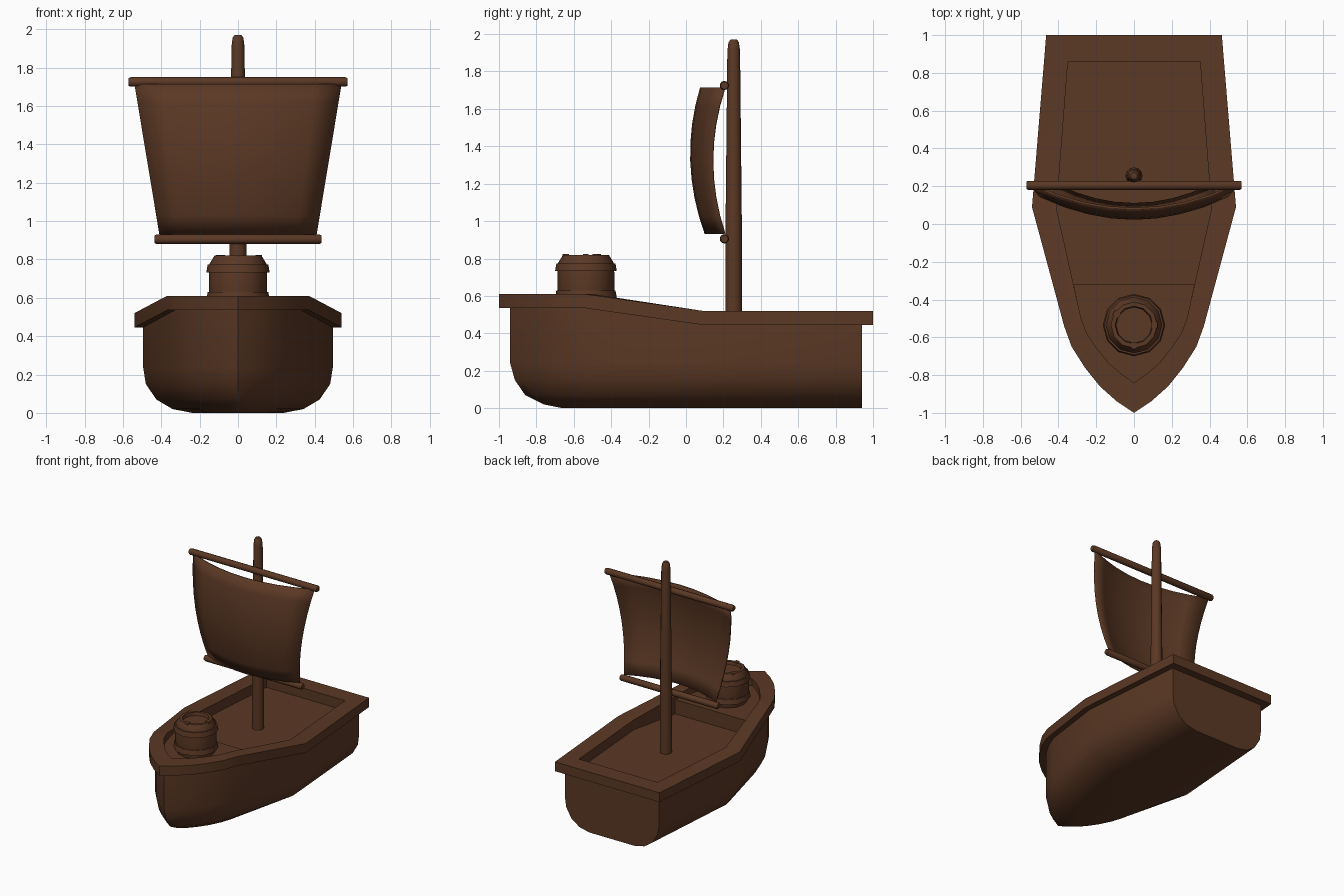
import bpy
from math import sin, cos, pi, radians

default = bpy.data.objects.get("Cube")
if default:
    bpy.data.objects.remove(default, do_unlink=True)

COLOR = (0.105, 0.040, 0.018, 1)
wood = bpy.data.materials.new("brown_wood")
wood.use_nodes = True
wood.diffuse_color = COLOR
bsdf = wood.node_tree.nodes["Principled BSDF"]
bsdf.inputs["Base Color"].default_value = COLOR
bsdf.inputs["Roughness"].default_value = 0.8


def make(name, verts, faces, angle=30):
    mesh = bpy.data.meshes.new(name)
    mesh.from_pydata(verts, [], faces)
    mesh.materials.append(wood)
    obj = bpy.data.objects.new(name, mesh)
    bpy.context.collection.objects.link(obj)
    bpy.ops.object.select_all(action="DESELECT")
    obj.select_set(True)
    bpy.context.view_layer.objects.active = obj
    bpy.ops.object.shade_smooth_by_angle(angle=radians(angle))
    return obj


def loft(name, rings, first=False, last=False, angle=30):
    """Skin clockwise rings, optionally capping the first and last."""
    n = len(rings[0])
    verts = [v for ring in rings for v in ring]
    faces = []
    for k in range(len(rings) - 1):
        for i in range(n):
            j = (i + 1) % n
            faces.append((k * n + i, k * n + j, (k + 1) * n + j, (k + 1) * n + i))
    if first:
        faces.append(tuple(reversed(range(n))))
    if last:
        faces.append(tuple(range(len(verts) - n, len(verts))))
    return make(name, verts, faces, angle)


def turned(name, profile, sides, center, angle=35):
    """Revolve (radius, z) points, listed from top to bottom."""
    rings = [[(r * cos(2 * pi * i / sides), -r * sin(2 * pi * i / sides), z)
              for i in range(sides)] for r, z in profile]
    obj = loft(name, rings, True, True, angle)
    obj.location = center
    return obj


def mirrored(half):
    """Complete a half outline that ends on the bow point."""
    return half + [(-p[0], *p[1:]) for p in reversed(half[:-1])]


def rim_top(y):
    return 0.52 + 0.09 * min(1, max(0, (0.09 - y) / 0.63))


# Half outlines from stern to bow
outer = [(.465, 1), (.54, .09), (.37, -.54), (.33, -.65),
         (.26, -.76), (.18, -.86), (.09, -.94), (0, -1)]
inner = [(.35, .86), (.41, .08), (.28, -.5), (.25, -.58),
         (.195, -.66), (.13, -.74), (.065, -.795), (0, -.84)]
hull = [(.42, .94), (.495, .09), (.33, -.52), (.29, -.62),
        (.225, -.73), (.15, -.82), (.075, -.89), (0, -.94)]
tops = [rim_top(y) for x, y in outer]
DECK, FOREDECK, STEP = 0.44, 0.555, -0.32


def level(outline, heights):
    return mirrored([(x, y, z) for (x, y), z in zip(outline, heights)])


# Rim with recessed main deck
under = [z - 0.075 for z in tops]
loft("rim_and_deck", [level(inner, [DECK] * 8), level(inner, tops), level(outer, tops),
                      level(outer, under), level(hull, under)], first=True, angle=20)

# Raised foredeck with a step at its rear edge
fore = mirrored([(.32, STEP, FOREDECK)] + [(x, y, FOREDECK) for x, y in inner[2:]])
n = len(fore)
make("foredeck", fore + [(.32, STEP, DECK), (-.32, STEP, DECK)],
     [tuple(reversed(range(n))), (0, n - 1, n + 1, n)])

# Hull narrowing to a flat keel, with an upright transom
rings = [level(hull, under)]
for z, narrow, pull in [(.24, 1, 0), (.15, .97, .025), (.07, .86, .08),
                        (.02, .69, .18), (0, .48, .28)]:
    ring = [(x * narrow, y + pull * max(0, (.09 - y) / 1.03), z) for x, y in hull]
    rings.append(mirrored(ring))
loft("hull", rings, last=True, angle=40)

# Mast
turned("mast", [(.018, 1.97), (.028, 1.955), (.034, 1.91), (.045, .85), (.045, DECK)],
       12, (0, .255, 0))

# Yard and boom
for name, half, z in [("upper_yard", .57, 1.725), ("lower_boom", .435, .905)]:
    rod = turned(name, [(.02, half), (.025, half - .01), (.025, .01 - half), (.02, -half)],
                 10, (0, .205, z), 50)
    rod.rotation_euler.y = pi / 2

# Billowing sail
COLS, ROWS = 8, 8
verts, faces = [], []
for r in range(ROWS + 1):
    t = r / ROWS
    for c in range(COLS + 1):
        u = 2 * c / COLS - 1
        belly = (.10 + .025 * t) * (1 - u * u) + .065 * (1 - (2 * t - 1) ** 2)
        verts.append((u * (.41 + .13 * t), .2 - belly, .93 + .785 * t))
for r in range(ROWS):
    for c in range(COLS):
        a = r * (COLS + 1) + c
        faces.append((a, a + 1, a + COLS + 2, a + COLS + 1))
sail = make("sail", verts, faces, 40)
solid = sail.modifiers.new("thickness", "SOLIDIFY")
solid.thickness = 0.012

# Barrel with two hoops and a recessed lid
BARREL = (0, -.535, 0)
turned("barrel", [(.095, .795), (.10, .82), (.122, .82), (.148, .778), (.152, .72),
                  (.152, .62), (.14, FOREDECK)], 12, BARREL)
for name, low in [("upper_hoop", .733), ("lower_hoop", .59)]:
    turned(name, [(.145, low + .04), (.158, low + .04), (.165, low), (.145, low)],
           12, BARREL)

# Small clasps around the barrel lip
for i, a in enumerate((0, pi * .82, pi * 1.5)):
    bpy.ops.mesh.primitive_cube_add(size=1, location=(
        .108 * cos(a), BARREL[1] + .108 * sin(a), .812), rotation=(0, 0, a))
    clasp = bpy.context.object
    clasp.name = f"lip_clasp_{i + 1}"
    clasp.scale = (.035, .03, .024)
    clasp.data.materials.append(wood)
